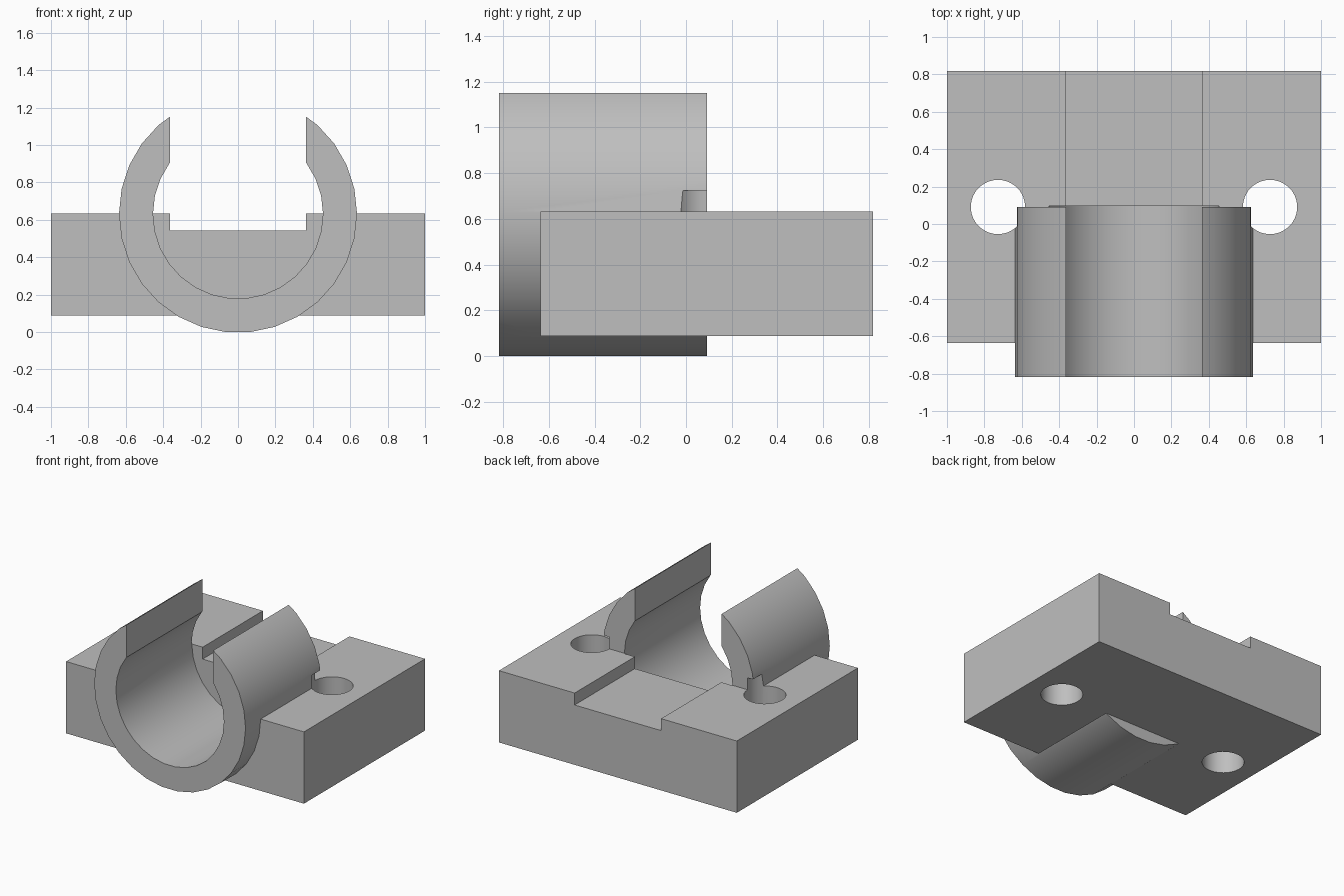
import bpy
import math
from mathutils import Matrix

old = bpy.data.objects.get("Cube")
if old:
    bpy.data.objects.remove(old, do_unlink=True)

U = 1 / 11                               # design unit
SIDES = 30
AXIS_Z = 7 * U * math.cos(math.pi / SIDES)  # ring rests on a flat facet

grey = bpy.data.materials.new("light grey")
grey.use_nodes = True
colour = (0.52, 0.52, 0.52, 1)
grey.diffuse_color = colour
grey.node_tree.nodes["Principled BSDF"].inputs["Base Color"].default_value = colour


def box(name, low, high):
    mid = [(a + b) / 2 for a, b in zip(low, high)]
    bpy.ops.mesh.primitive_cube_add(size=1, location=mid)
    ob = bpy.context.object
    ob.name = name
    ob.data.transform(Matrix.Diagonal([b - a for a, b in zip(low, high)] + [1]))
    return ob


def cylinder(name, radius, start, end, x=0, y=None):
    """Along y on the ring axis, or upright at x, y when y is given."""
    bpy.ops.mesh.primitive_cylinder_add(vertices=SIDES, radius=radius, depth=end - start)
    ob = bpy.context.object
    ob.name = name
    # turn a vertex onto the x axis
    ob.data.transform(Matrix.Rotation(math.pi / 2, 4, 'Z'))
    mid = (start + end) / 2
    if y is None:
        ob.data.transform(Matrix.Rotation(math.pi / 2, 4, 'X'))
        ob.location = (x, mid, AXIS_Z)
    else:
        ob.location = (x, y, mid)
    return ob


def combine(body, tool, operation):
    tool.hide_render = True
    mod = body.modifiers.new(tool.name, 'BOOLEAN')
    mod.operation = operation
    mod.solver = 'EXACT'
    mod.object = tool
    bpy.ops.object.select_all(action='DESELECT')
    bpy.context.view_layer.objects.active = body
    body.select_set(True)
    bpy.ops.object.modifier_apply(modifier=mod.name)
    bpy.data.objects.remove(tool, do_unlink=True)


# Mounting block with the clip ring joined to it
body = box("clip_bracket", (-1, -7 * U, AXIS_Z - 6 * U), (1, 9 * U, AXIS_Z))
combine(body, cylinder("ring", 7 * U, -9 * U, U), 'UNION')

# Bore, open at the front and blind at the back
combine(body, cylinder("bore", 5 * U, -10 * U, U + 0.004), 'DIFFERENCE')

# Slot that opens the ring and runs along the top of the block
slot = box("slot", (-4 * U, -1, AXIS_Z - U), (4 * U, 1, 2))
combine(body, slot, 'DIFFERENCE')

# Screw holes, which also notch the sides of the ring
for side in (-1, 1):
    hole = cylinder("screw_hole", 1.6 * U, -0.1, AXIS_Z + U, side * 8 * U, U)
    combine(body, hole, 'DIFFERENCE')

body.data.materials.clear()
body.data.materials.append(grey)
for face in body.data.polygons:
    face.material_index = 0
bpy.ops.object.shade_smooth_by_angle(angle=math.radians(25))
